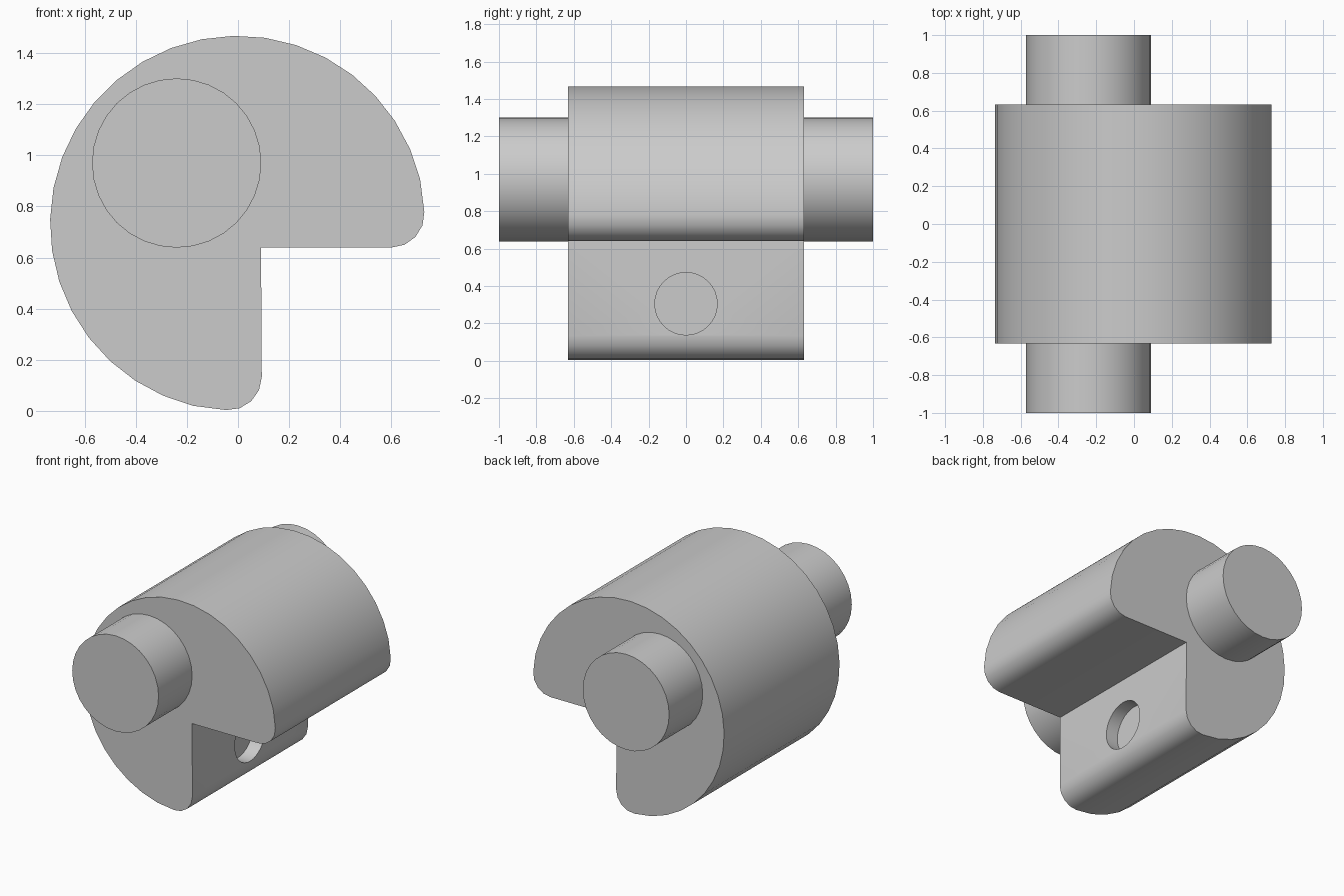
import bpy, bmesh
from math import radians, cos, sin, pi
from mathutils import Matrix, Vector

cube = bpy.data.objects.get("Cube")
if cube:
    bpy.data.objects.remove(cube, do_unlink=True)

grey = bpy.data.materials.new("plain_grey")
grey.use_nodes = True
colour = (0.6, 0.6, 0.6, 1)
grey.diffuse_color = colour
grey.node_tree.nodes["Principled BSDF"].inputs["Base Color"].default_value = colour

CX, CZ = -0.001, 0.7335     # axis of the body
HALF = 0.632                # half length of the body


def finish(name, bm):
    bmesh.ops.recalc_face_normals(bm, faces=bm.faces)
    mesh = bpy.data.meshes.new(name)
    bm.to_mesh(mesh)
    bm.free()
    obj = bpy.data.objects.new(name, mesh)
    bpy.context.collection.objects.link(obj)
    mesh.materials.append(grey)
    return obj


def cylinder(name, radius, length, centre, axis, sides):
    bm = bmesh.new()
    turn = Matrix.Rotation(pi / 2, 4, axis)
    bmesh.ops.create_cone(bm, cap_ends=True, segments=sides, radius1=radius,
                          radius2=radius, depth=length,
                          matrix=Matrix.Translation(centre) @ turn)
    return finish(name, bm)


def arc(cx, cz, r, start, end, steps):
    angles = [radians(start + (end - start) * i / steps) for i in range(steps + 1)]
    return [(cx + r * cos(a), cz + r * sin(a)) for a in angles]


# Body: round section with a square quarter notch and rounded lips
lip = arc(0.60, 0.036, 0.13, -90, 4, 4)
outer = arc(0, 0, 0.734, 4, 266, 27)
mirrored_lip = [(-z, -x) for x, z in reversed(lip)]
section = [(0.091, -0.094)] + lip + outer[1:-1] + mirrored_lip

bm = bmesh.new()
face = bm.faces.new([bm.verts.new((CX + x, -HALF, CZ + z)) for x, z in section])
grown = bmesh.ops.extrude_face_region(bm, geom=[face])["geom"]
bmesh.ops.translate(bm, vec=(0, 2 * HALF, 0),
                    verts=[v for v in grown if isinstance(v, bmesh.types.BMVert)])
body = finish("notched_body", bm)

# Shallow round socket in the upright notch wall
DEPTH = 0.09
cutter = cylinder("socket_cutter", 0.167, 2 * DEPTH, Vector((0.09, 0, 0.305)), 'Y', 32)
cutter.hide_render = True
cut = body.modifiers.new("socket", 'BOOLEAN')
cut.operation = 'DIFFERENCE'
cut.solver = 'EXACT'
cut.object = cutter
bpy.context.view_layer.objects.active = body
bpy.ops.object.modifier_apply(modifier=cut.name)
bpy.data.objects.remove(cutter, do_unlink=True)

# Off-centre pins at both ends
parts = [body]
for name, side in (("front_pin", -1), ("back_pin", 1)):
    parts.append(cylinder(name, 0.331, 0.4, Vector((-0.24, side * 0.8, 0.97)), 'X', 32))

bpy.ops.object.select_all(action='DESELECT')
for part in parts:
    part.select_set(True)
bpy.ops.object.shade_smooth_by_angle(angle=radians(35))
